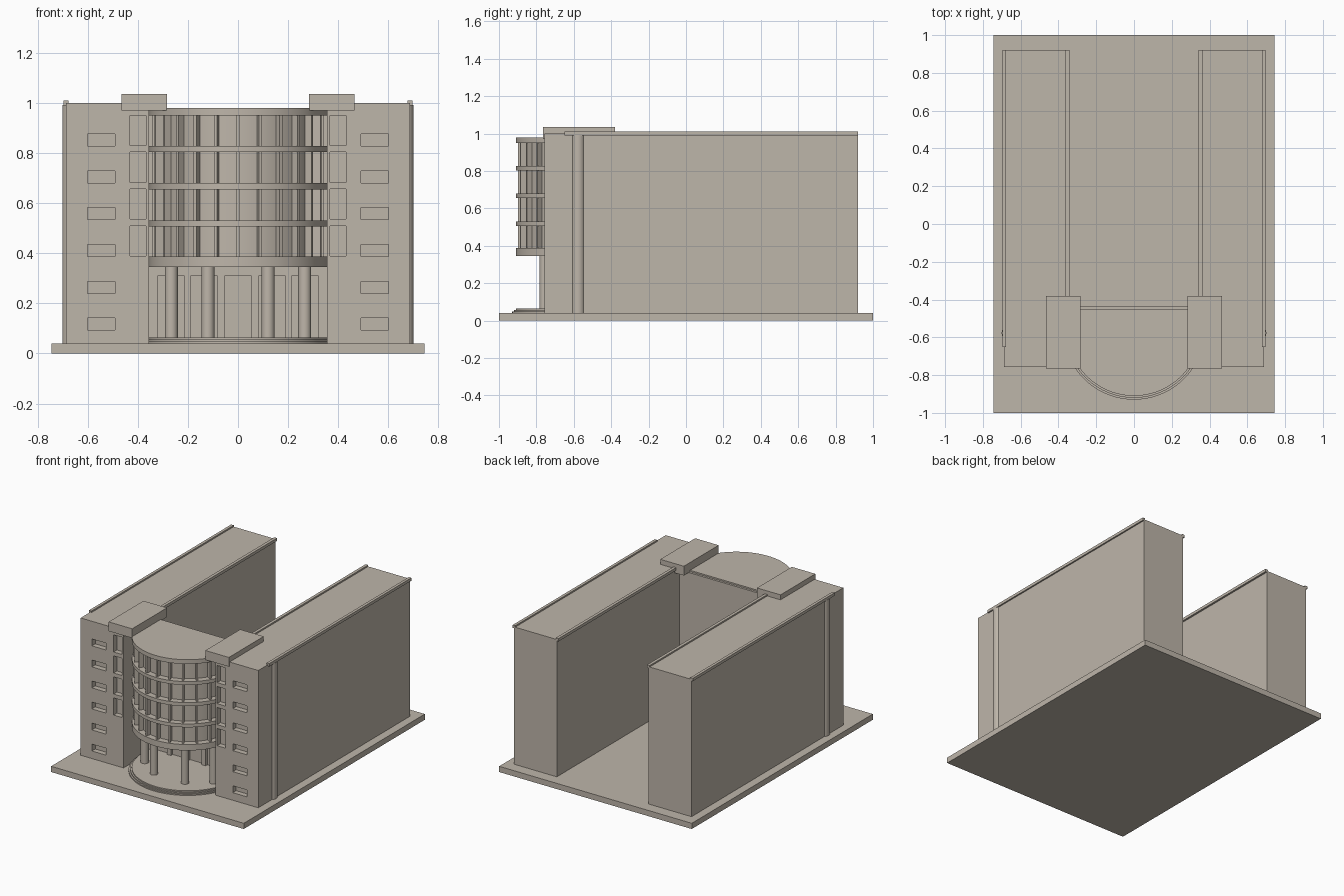
import bpy, bmesh, math
from mathutils import Matrix, Vector

if "Cube" in bpy.data.objects:
    bpy.data.objects.remove(bpy.data.objects["Cube"])

stone = bpy.data.materials.new("warm_stone")
stone.diffuse_color = (0.515, 0.465, 0.40, 1)
stone.use_nodes = True
stone.node_tree.nodes["Principled BSDF"].inputs["Base Color"].default_value = stone.diffuse_color

CY = -0.555      # centre of the round bay
R = 0.355        # radius of the round bay
BACK = -0.437    # rear of the central part


def finish(name, bm, smooth=False):
    bmesh.ops.recalc_face_normals(bm, faces=bm.faces)
    me = bpy.data.meshes.new(name)
    bm.to_mesh(me)
    bm.free()
    me.materials.append(stone)
    ob = bpy.data.objects.new(name, me)
    bpy.context.collection.objects.link(ob)
    if smooth:
        bpy.ops.object.select_all(action='DESELECT')
        ob.select_set(True)
        bpy.context.view_layer.objects.active = ob
        bpy.ops.object.shade_smooth_by_angle(angle=math.radians(30))
    return ob


def add_box(bm, x0, x1, y0, y1, z0, z1, rot=None):
    m = (Matrix.Translation(((x0 + x1) / 2, (y0 + y1) / 2, (z0 + z1) / 2))
         @ Matrix.Diagonal((abs(x1 - x0), abs(y1 - y0), abs(z1 - z0), 1)))
    bmesh.ops.create_cube(bm, size=1, matrix=rot @ m if rot else m)


def boxes(name, items):
    bm = bmesh.new()
    for b in items:
        add_box(bm, *b)
    return finish(name, bm)


def cylinder(name, x, y, r, z0, z1, n=24):
    bm = bmesh.new()
    bmesh.ops.create_cone(bm, cap_ends=True, segments=n, radius1=r, radius2=r, depth=z1 - z0,
                          matrix=Matrix.Translation((x, y, (z0 + z1) / 2)))
    return finish(name, bm, True)


def bay_slab(name, r, z0, z1, back=BACK):
    """Half disc at the front with a straight part to the rear."""
    n = 48
    pts = [(r * math.cos(math.pi * (1 + i / n)), CY + r * math.sin(math.pi * (1 + i / n)))
           for i in range(n + 1)]
    pts += [(r, back), (-r, back)]
    bm = bmesh.new()
    face = bm.faces.new([bm.verts.new((x, y, z0)) for x, y in pts])
    new = bmesh.ops.extrude_face_region(bm, geom=[face])["geom"]
    bmesh.ops.translate(bm, vec=Vector((0, 0, z1 - z0)),
                        verts=[v for v in new if isinstance(v, bmesh.types.BMVert)])
    return finish(name, bm, True)


def carve(ob, items):
    """Cut box recesses into an object and drop the cutter."""
    cutter = boxes("recess_cutter", items)
    cutter.hide_render = True
    mod = ob.modifiers.new("recesses", 'BOOLEAN')
    mod.operation = 'DIFFERENCE'
    mod.solver = 'EXACT'
    mod.object = cutter
    bpy.ops.object.select_all(action='DESELECT')
    ob.select_set(True)
    bpy.context.view_layer.objects.active = ob
    bpy.ops.object.modifier_apply(modifier=mod.name)
    bpy.data.objects.remove(cutter)


# Ground slab
boxes("base_slab", [(-0.745, 0.745, -1, 1, 0, 0.04)])

for s, side in ((-1, "left"), (1, "right")):
    # Long wing with recessed front windows
    wing = boxes(side + "_wing", [(s * 0.355, s * 0.687, -0.757, 0.92, 0.03, 1.0)])
    cuts = []
    for i in range(6):
        z = 0.117 + 0.147 * i
        cuts.append((s * 0.49, s * 0.60, -0.80, -0.72, z - 0.024, z + 0.024))
    for i in range(4):
        z = 0.449 + 0.147 * i
        cuts.append((s * 0.368, s * 0.432, -0.80, -0.72, z - 0.06, z + 0.06))
    carve(wing, cuts)

    # Roof edge gutters, downpipe and roof block
    boxes(side + "_gutters", [(s * 0.677, s * 0.697, -0.65, 0.92, 0.99, 1.01),
                              (s * 0.342, s * 0.363, -0.45, 0.92, 0.99, 1.01)])
    cylinder(side + "_downpipe", s * 0.664, -0.577, 0.037, 0.035, 0.992)
    boxes(side + "_roof_block", [(s * 0.283, s * 0.465, -0.765, -0.38, 0.97, 1.035)])

    # Entrance columns
    cylinder(side + "_inner_column", s * 0.12, -0.757, 0.026, 0.055, 0.35)
    cylinder(side + "_outer_column", s * 0.266, -0.65, 0.026, 0.055, 0.35)

# Entrance steps
for i, r in enumerate((0.375, 0.365, 0.355)):
    bay_slab("entrance_step_%d" % (i + 1), r, 0.035, 0.048 + 0.008 * i)

# Rear wall with recessed doorways
wall = boxes("entrance_wall", [(-0.357, 0.357, -0.475, -0.435, 0.035, 0.97)])
carve(wall, [(x - 0.052, x + 0.052, -0.52, -0.455, 0.064, 0.31)
             for x in (-0.268, -0.135, 0, 0.135, 0.268)])

# Round bay: core wall and floor bands
bay_slab("bay_core", 0.312, 0.36, 0.96)
bands = ((0.345, 0.387), (0.507, 0.531), (0.655, 0.68), (0.803, 0.827), (0.95, 0.98))
for i, (z0, z1) in enumerate(bands):
    bay_slab("bay_band_%d" % (i + 1), R, z0, z1, -0.45 if i == 4 else BACK)

# Upright fins between the bands
bm = bmesh.new()
for i in range(-6, 7):
    rot = Matrix.Translation((0, CY, 0)) @ Matrix.Rotation(math.radians(15 * i), 4, 'Z')
    for (_, z0), (z1, _) in zip([(a, b) for a, b in bands], bands[1:]):
        add_box(bm, -0.006, 0.006, -0.343, -0.305, z0 - 0.005, z1 + 0.005, rot)
finish("bay_fins", bm)
